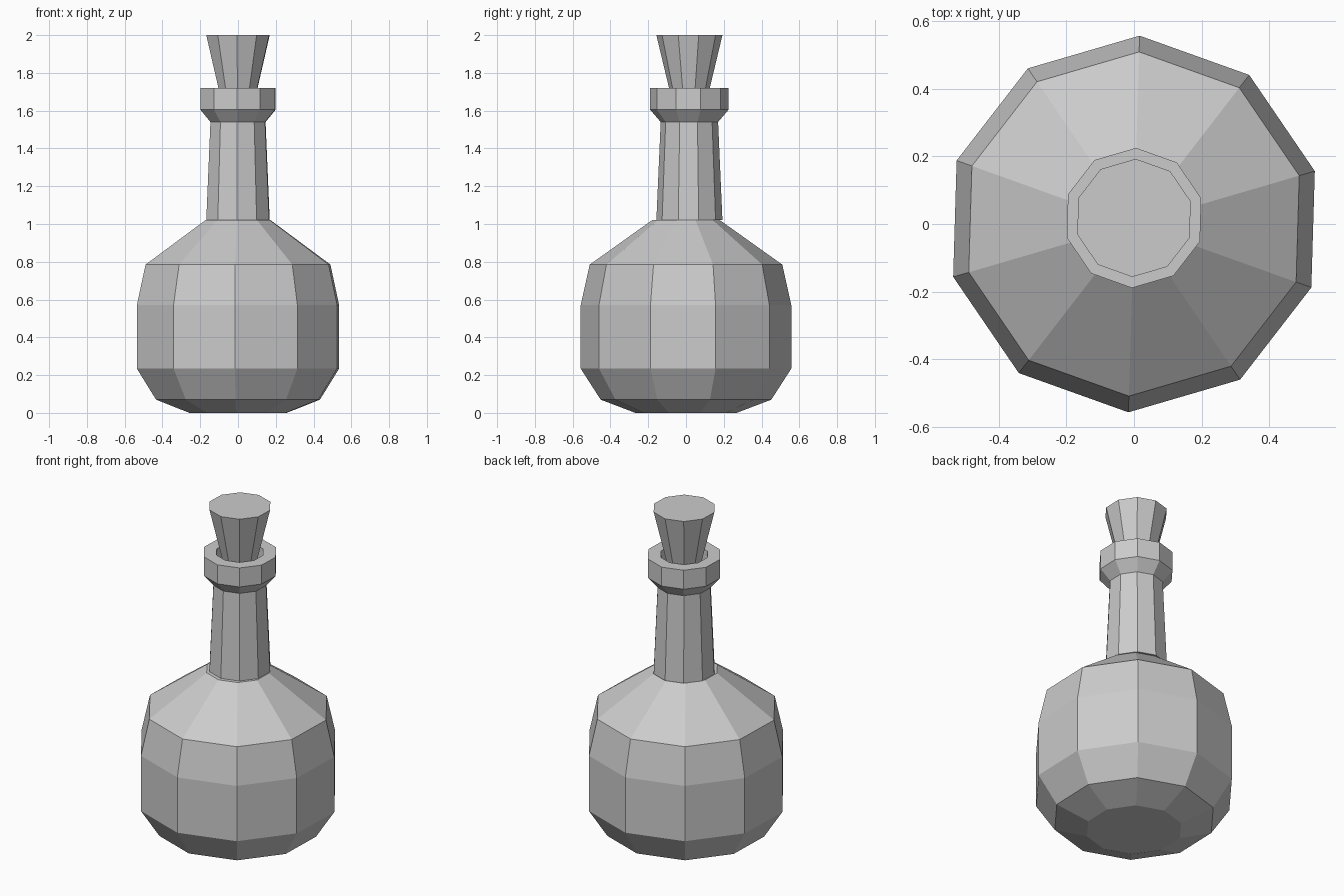
import bpy
import bmesh
from math import cos, sin, pi, radians

cube = bpy.data.objects.get("Cube")
if cube:
    bpy.data.objects.remove(cube, do_unlink=True)

SIDES = 10
PHASE = radians(16.3)
NECK_Y = 0.018

grey = bpy.data.materials.new("plain_grey")
grey.use_nodes = True
colour = (0.6, 0.6, 0.6, 1)
grey.diffuse_color = colour
grey.node_tree.nodes["Principled BSDF"].inputs["Base Color"].default_value = colour


def lathe(name, profile, y=0.0):
    """Ten-sided solid from (radius, height) rings, capped at both ends."""
    bm = bmesh.new()
    rings = []
    for r, z in profile:
        angles = [PHASE + 2 * pi * i / SIDES for i in range(SIDES)]
        rings.append([bm.verts.new((r * cos(a), r * sin(a) + y, z)) for a in angles])
    for low, high in zip(rings, rings[1:]):
        for i in range(SIDES):
            j = (i + 1) % SIDES
            bm.faces.new((low[i], low[j], high[j], high[i]))
    bm.faces.new(rings[0][::-1])
    bm.faces.new(rings[-1])
    bmesh.ops.recalc_face_normals(bm, faces=bm.faces)
    mesh = bpy.data.meshes.new(name)
    bm.to_mesh(mesh)
    bm.free()
    mesh.materials.append(grey)
    obj = bpy.data.objects.new(name, mesh)
    bpy.context.collection.objects.link(obj)
    return obj


# Round flask body with sloping shoulder
lathe("flask_body", [(0.268, 0), (0.452, 0.07), (0.558, 0.235), (0.558, 0.57),
                     (0.51, 0.785), (0.18, 1.02)])

# Neck, flared collar and the recessed mouth
lathe("neck_and_collar", [(0.175, 1.02), (0.152, 1.54), (0.2075, 1.605),
                          (0.2075, 1.72), (0.134, 1.72), (0.125, 1.56)], NECK_Y)

# Tapered stopper seated in the mouth
lathe("stopper", [(0.08, 1.6), (0.108, 1.72), (0.175, 2.0)], NECK_Y)
